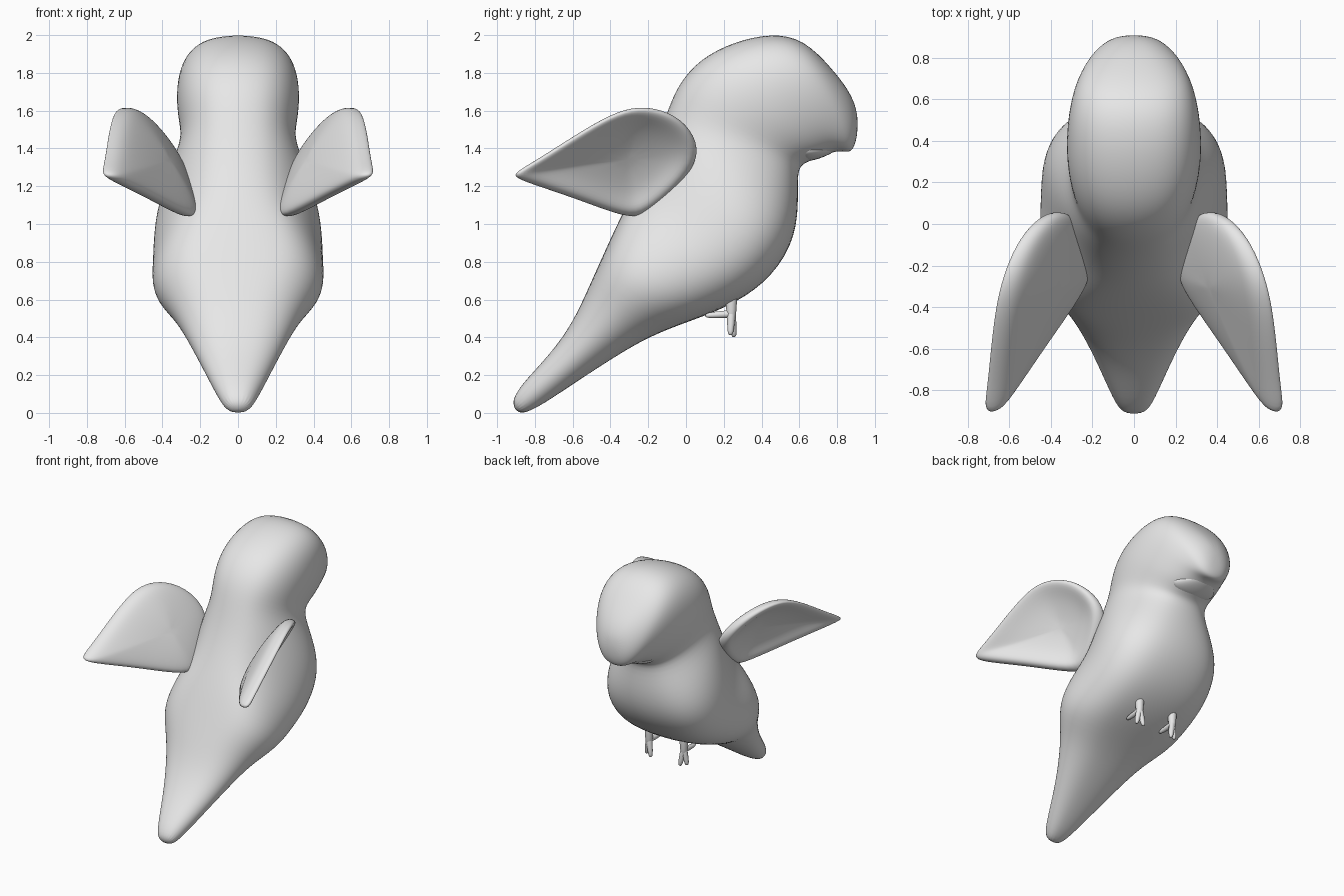
import bpy, bmesh
from math import sin, cos, pi
from mathutils import Vector

cube = bpy.data.objects.get("Cube")
if cube:
    bpy.data.objects.remove(cube)

grey = bpy.data.materials.new("plain_grey")
grey.use_nodes = True
GREY = (0.8, 0.8, 0.8, 1)
grey.diffuse_color = GREY
grey.node_tree.nodes["Principled BSDF"].inputs["Base Color"].default_value = GREY


def loft(name, rings, levels=2):
    """Skin a list of equal closed rings, cap both ends and smooth."""
    bm = bmesh.new()
    loops = [[bm.verts.new(p) for p in ring] for ring in rings]
    n = len(loops[0])
    for a, b in zip(loops, loops[1:]):
        for i in range(n):
            j = (i + 1) % n
            bm.faces.new((a[i], a[j], b[j], b[i]))
    for loop in (loops[0], loops[-1]):
        bm.faces.new(loop)
    bmesh.ops.recalc_face_normals(bm, faces=bm.faces)
    for f in bm.faces:
        f.smooth = True
    mesh = bpy.data.meshes.new(name)
    bm.to_mesh(mesh)
    bm.free()
    mesh.materials.append(grey)
    obj = bpy.data.objects.new(name, mesh)
    bpy.context.collection.objects.link(obj)
    sub = obj.modifiers.new("smooth", "SUBSURF")
    sub.levels = sub.render_levels = levels
    return obj


# Body, tail and head: back y, back z, belly y, belly z, half width, low-wide bias, roundness
SECTIONS = [
    (-.925, .05, -.89, -.01, .055, 0, .8), (-.885, .14, -.8, .015, .1, 0, .8),
    (-.72, .31, -.6, .15, .18, 0, .8), (-.6, .48, -.4, .28, .26, 0, .8),
    (-.52, .66, -.2, .4, .345, 0, .75), (-.45, .82, 0, .475, .455, 0, .62),
    (-.37, 1, .2, .545, .46, .1, .62), (-.29, 1.16, .42, .67, .455, .3, .7),
    (-.22, 1.3, .575, .88, .445, .3, .75), (-.16, 1.44, .605, 1.1, .38, .15, .8),
    (-.11, 1.58, .59, 1.29, .3, 0, .8), (-.05, 1.74, .64, 1.325, .315, -.1, .8),
    (.07, 1.88, .72, 1.35, .33, -.15, .8), (.25, 1.97, .79, 1.38, .325, -.22, .8),
    (.45, 2.015, .83, 1.38, .305, -.28, .8), (.62, 1.985, .86, 1.375, .265, -.3, .8),
    (.77, 1.83, .885, 1.39, .2, -.2, .8), (.87, 1.7, .905, 1.45, .12, 0, .8),
    (.905, 1.6, .91, 1.53, .04, 0, .8),
]


def section(ty, tz, by, bz, w, bias, power, n=20):
    ring = []
    for i in range(n):
        t = 2 * pi * i / n
        s = sin(t + bias * sin(t))
        x = w * (abs(s) ** power) * (1 if s > 0 else -1)
        f = (1 - cos(t)) / 2
        ring.append((x, by + (ty - by) * f, bz + (tz - bz) * f))
    return ring


loft("body", [section(*s) for s in SECTIONS])

# Chin: a rounded lower beak tucked under the hook
loft("lower_beak", [
    [(w * cos(2 * pi * i / 8), y, z + h * sin(2 * pi * i / 8)) for i in range(8)]
    for y, z, w, h in [(.58, 1.4, .22, .085), (.68, 1.39, .19, .06),
                       (.75, 1.395, .12, .035), (.8, 1.405, .05, .015)]])

# Wings: a rim outline in side view, domed inside and dished outside
RIM = [(.085, 1.36), (.03, 1.51), (-.09, 1.6), (-.25, 1.63), (-.4, 1.585),
       (-.6, 1.465), (-.8, 1.335), (-.925, 1.265), (-.9, 1.235), (-.6, 1.14),
       (-.31, 1.025), (-.21, 1.045), (-.03, 1.2)]
LAYERS = [(.1, -.085), (.5, -.08), (.85, -.06), (.97, -.035),
          (1, 0), (.98, .04), (.87, .055), (.6, 0), (.1, -.025)]


def wing_ring(side, scale, offset):
    ring = []
    for y, z in RIM:
        y, z = -.3 + (y + .3) * scale, 1.34 + (z - 1.34) * scale
        x = .265 - .29 * (y + .3) + .598 * (z - 1.05) + offset
        x += .19 * max(0, -y - .3)
        ring.append((side * x, y, z))
    return ring


# Feet: tapered toes, two forward and one behind
def toe(name, start, end, r):
    start, end = Vector(start), Vector(end)
    d = (end - start).normalized()
    u = d.orthogonal().normalized()
    v = d.cross(u)
    rings = []
    for f, k in ((0, 1), (.1, 1), (.5, .9), (.85, .75), (1, .4)):
        c = start.lerp(end, f)
        rings.append([c + (u * cos(i * pi / 3) + v * sin(i * pi / 3)) * r * k
                      for i in range(6)])
    loft(name, rings, 1)


for side, label in ((1, "left"), (-1, "right")):
    loft(label + "_wing", [wing_ring(side, *layer) for layer in LAYERS])
    x = side * .15
    toe(label + "_leg", (x, .24, .62), (x, .24, .48), .038)
    toe(label + "_inner_toe", (x, .24, .54), (x - side * .025, .255, .4), .027)
    toe(label + "_outer_toe", (x, .24, .54), (x + side * .025, .235, .41), .027)
    toe(label + "_back_toe", (x, .25, .525), (x, .1, .515), .025)
